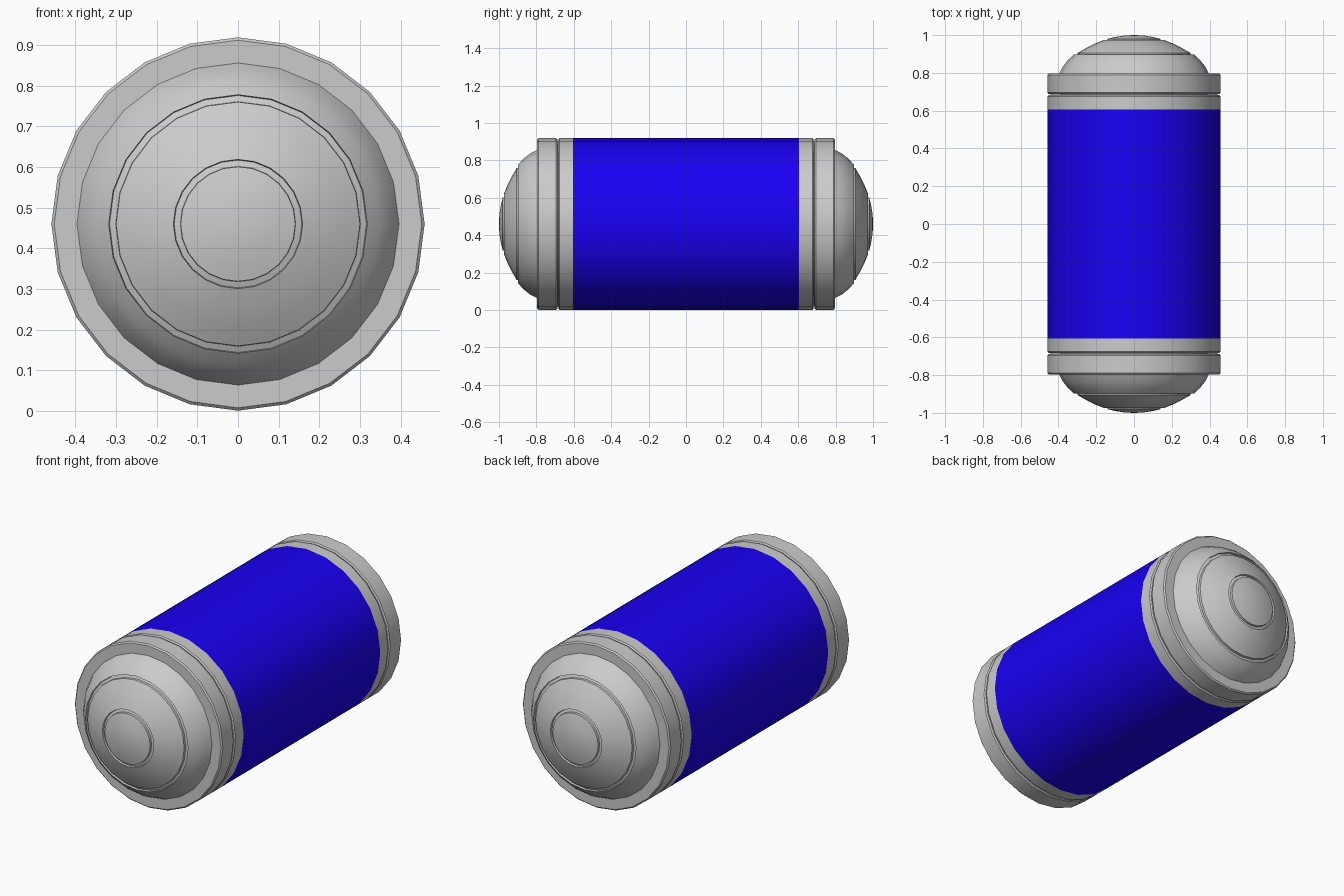
import bpy, bmesh, math

if "Cube" in bpy.data.objects:
    bpy.data.objects.remove(bpy.data.objects["Cube"])

SIDES = 24
R = 0.459      # outer radius
CZ = 0.46      # height of the long axis


def lathe(name, profile, side=1, color=None):
    """Revolve (radius, y) points about the long axis; side=-1 mirrors in y."""
    bm = bmesh.new()
    rings = []
    for r, y in profile:
        if r == 0:
            rings.append([bm.verts.new((0, side * y, CZ))])
            continue
        rings.append([bm.verts.new((r * math.sin(2 * math.pi * i / SIDES), side * y,
                                    CZ + r * math.cos(2 * math.pi * i / SIDES)))
                      for i in range(SIDES)])
    for a, b in zip(rings, rings[1:]):
        for i in range(SIDES):
            j = (i + 1) % SIDES
            if len(b) == 1:
                bm.faces.new((a[i], a[j], b[0]))
            else:
                bm.faces.new((a[i], a[j], b[j], b[i]))
    bmesh.ops.recalc_face_normals(bm, faces=bm.faces)
    # open tubes: make sure normals point away from the axis
    f = max(bm.faces, key=lambda f: f.calc_center_median().z)
    if f.normal.z < 0:
        bmesh.ops.reverse_faces(bm, faces=bm.faces)
    mesh = bpy.data.meshes.new(name)
    bm.to_mesh(mesh)
    bm.free()
    obj = bpy.data.objects.new(name, mesh)
    bpy.context.collection.objects.link(obj)
    if color:
        mat = bpy.data.materials.new(name + "_paint")
        mat.diffuse_color = color
        mat.use_nodes = True
        mat.node_tree.nodes["Principled BSDF"].inputs["Base Color"].default_value = mat.diffuse_color
        mesh.materials.append(mat)
    bpy.ops.object.select_all(action='DESELECT')
    obj.select_set(True)
    bpy.context.view_layer.objects.active = obj
    bpy.ops.object.shade_smooth_by_angle(angle=math.radians(30))
    return obj


# blue centre tube
lathe("blue_body", [(R, -0.605), (R, 0.605)], color=(0.01, 0.0, 0.9, 1))

# end collar: plain band, groove, then bevelled rim with a flat face
collar = [(R, 0.605), (R, 0.675), (R - 0.006, 0.682), (R - 0.018, 0.682),
          (R - 0.018, 0.688), (R - 0.006, 0.688), (R, 0.695),
          (R, 0.789), (R - 0.007, 0.796), (0.396, 0.796)]

# stepped dome: three curved tiers separated by shallow grooves
dome = [(0.396, 0.796), (0.376, 0.835), (0.35, 0.868), (0.318, 0.897),
        (0.316, 0.885), (0.301, 0.892), (0.30, 0.905),
        (0.25, 0.934), (0.205, 0.956), (0.159, 0.974),
        (0.157, 0.963), (0.142, 0.968), (0.141, 0.980),
        (0.10, 0.990), (0.05, 0.998), (0, 1.0)]

for side, label in ((-1, "front"), (1, "back")):
    lathe(label + "_collar", collar, side)
    lathe(label + "_dome", dome, side)
